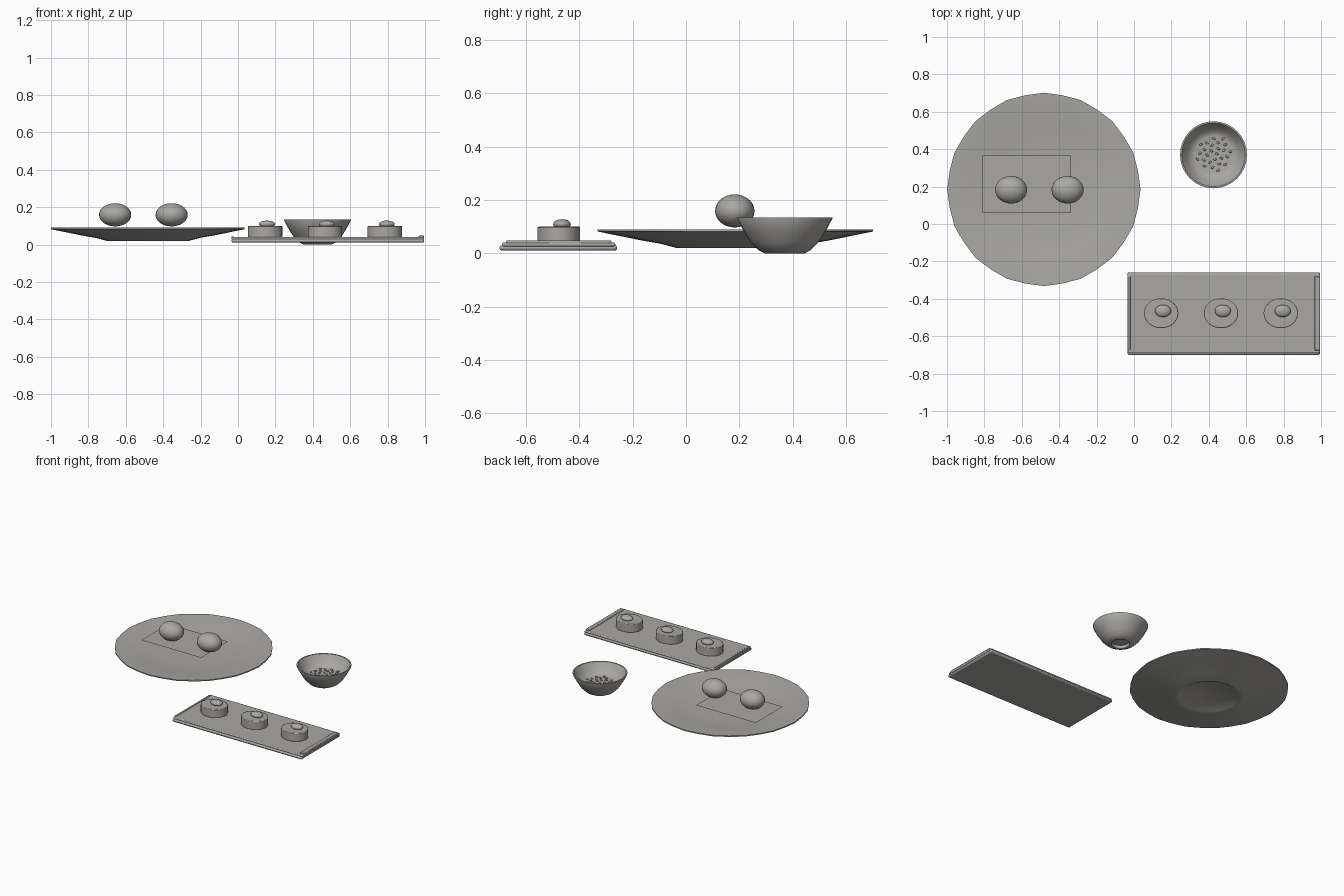
import bpy, math, random
from mathutils import Vector

random.seed(4)
if "Cube" in bpy.data.objects:
    bpy.data.objects.remove(bpy.data.objects["Cube"])

grey = bpy.data.materials.new("warm_grey")
grey.use_nodes = True
colour = (0.40, 0.39, 0.37, 1)
grey.diffuse_color = colour
grey.node_tree.nodes["Principled BSDF"].inputs["Base Color"].default_value = colour


def finish(obj, name, angle=35):
    obj.name = name
    obj.data.materials.append(grey)
    bpy.ops.object.select_all(action='DESELECT')
    obj.select_set(True)
    bpy.context.view_layer.objects.active = obj
    bpy.ops.object.shade_smooth_by_angle(angle=math.radians(angle))
    return obj


def lathe(name, profile, centre, sides, ripple=0.0):
    """Spin (radius, height) points, running from the lower axis to the upper axis."""
    verts = [(0, 0, profile[0][1])]
    for r, z in profile[1:-1]:
        for i in range(sides):
            a = math.tau * i / sides
            k = r * (1 - ripple * (i % 2))
            verts.append((k * math.cos(a), k * math.sin(a), z))
    verts.append((0, 0, profile[-1][1]))
    rings, top, faces = len(profile) - 2, len(verts) - 1, []
    for i in range(sides):
        j = (i + 1) % sides
        faces.append((0, 1 + j, 1 + i))
        for n in range(rings - 1):
            a, b = 1 + n * sides, 1 + (n + 1) * sides
            faces.append((a + i, a + j, b + j, b + i))
        last = 1 + (rings - 1) * sides
        faces.append((last + i, last + j, top))
    mesh = bpy.data.meshes.new(name)
    mesh.from_pydata(verts, [], faces)
    obj = bpy.data.objects.new(name, mesh)
    obj.location = centre
    bpy.context.collection.objects.link(obj)
    return finish(obj, name, 40)


def ball(name, centre, radii, segments=24, rings=14):
    bpy.ops.mesh.primitive_uv_sphere_add(segments=segments, ring_count=rings,
                                         radius=1, location=centre)
    obj = bpy.context.object
    obj.scale = radii
    return finish(obj, name, 60)


def box(name, low, high, bevel=0.0):
    low, high = Vector(low), Vector(high)
    bpy.ops.mesh.primitive_cube_add(size=1, location=(low + high) / 2)
    obj = bpy.context.object
    obj.scale = high - low
    bpy.ops.object.transform_apply(location=False, rotation=False, scale=True)
    if bevel:
        mod = obj.modifiers.new("rounded_edges", 'BEVEL')
        mod.width, mod.segments = bevel, 2
    return finish(obj, name)


# Large round plate with a shallow foot and a slightly scalloped rim
lathe("plate", [(0, 0.028), (0.19, 0.026), (0.2, 0.02), (0.22, 0.02), (0.28, 0.036),
                (0.35, 0.048), (0.517, 0.082), (0.517, 0.09), (0.50, 0.09),
                (0.35, 0.068), (0.25, 0.058), (0, 0.056)],
      (-0.482, 0.185, 0), 32, 0.008)

# Thin sheet resting over the plate, with two egg-shaped balls on it
bpy.ops.mesh.primitive_plane_add(size=1, location=(-0.573, 0.212, 0.1))
sheet = bpy.context.object
sheet.scale = (0.475, 0.306, 1)
finish(sheet, "plate_sheet")
for side, x in (("right", -0.657), ("left", -0.355)):
    ball(side + "_dumpling", (x, 0.183, 0.159), (0.086, 0.074, 0.062))

# Small bowl with a hollow foot
lathe("bowl", [(0, 0.025), (0.055, 0.02), (0.06, 0), (0.075, 0.0), (0.098, 0.012),
               (0.128, 0.042), (0.155, 0.085), (0.179, 0.13), (0.179, 0.135),
               (0.17, 0.135), (0.142, 0.09), (0.118, 0.066), (0.1, 0.062), (0, 0.066)],
      (0.425, 0.37, 0), 32)

# Seeds scattered in the bowl
for i in range(26):
    r = 0.095 * math.sqrt((i + 0.5) / 26)
    a = i * 2.4
    seed = ball("seed", (0.43 + r * math.cos(a), 0.375 + r * math.sin(a), 0.067),
                (0.010, 0.006, 0.006), 8, 6)
    seed.rotation_euler.z = random.uniform(-0.8, 0.8)

# Serving tray: base layer, top layer and raised end rails
box("tray_base", (-0.035, -0.70, 0.01), (0.995, -0.258, 0.03), 0.009)
box("tray_top", (-0.035, -0.69, 0.025), (0.995, -0.265, 0.041), 0.006)
box("tray_left_rail", (0.965, -0.675, 0.035), (0.994, -0.28, 0.048), 0.004)
box("tray_right_rail", (-0.034, -0.675, 0.035), (-0.02, -0.28, 0.044), 0.003)

# Three oval rolls, each topped with a small rounded garnish
for i in range(3):
    x = 0.145 + 0.32 * i
    bpy.ops.mesh.primitive_cylinder_add(vertices=32, radius=1, depth=1,
                                        location=(x, -0.477, 0.0695))
    roll = bpy.context.object
    roll.scale = (0.092, 0.08, 0.061)
    bpy.ops.object.transform_apply(location=False, rotation=False, scale=True)
    rim = roll.modifiers.new("rounded_rim", 'BEVEL')
    rim.width, rim.segments = 0.004, 2
    finish(roll, "roll")
    ball("roll_garnish", (x + 0.01, -0.465, 0.109), (0.043, 0.033, 0.019), 20, 12)
